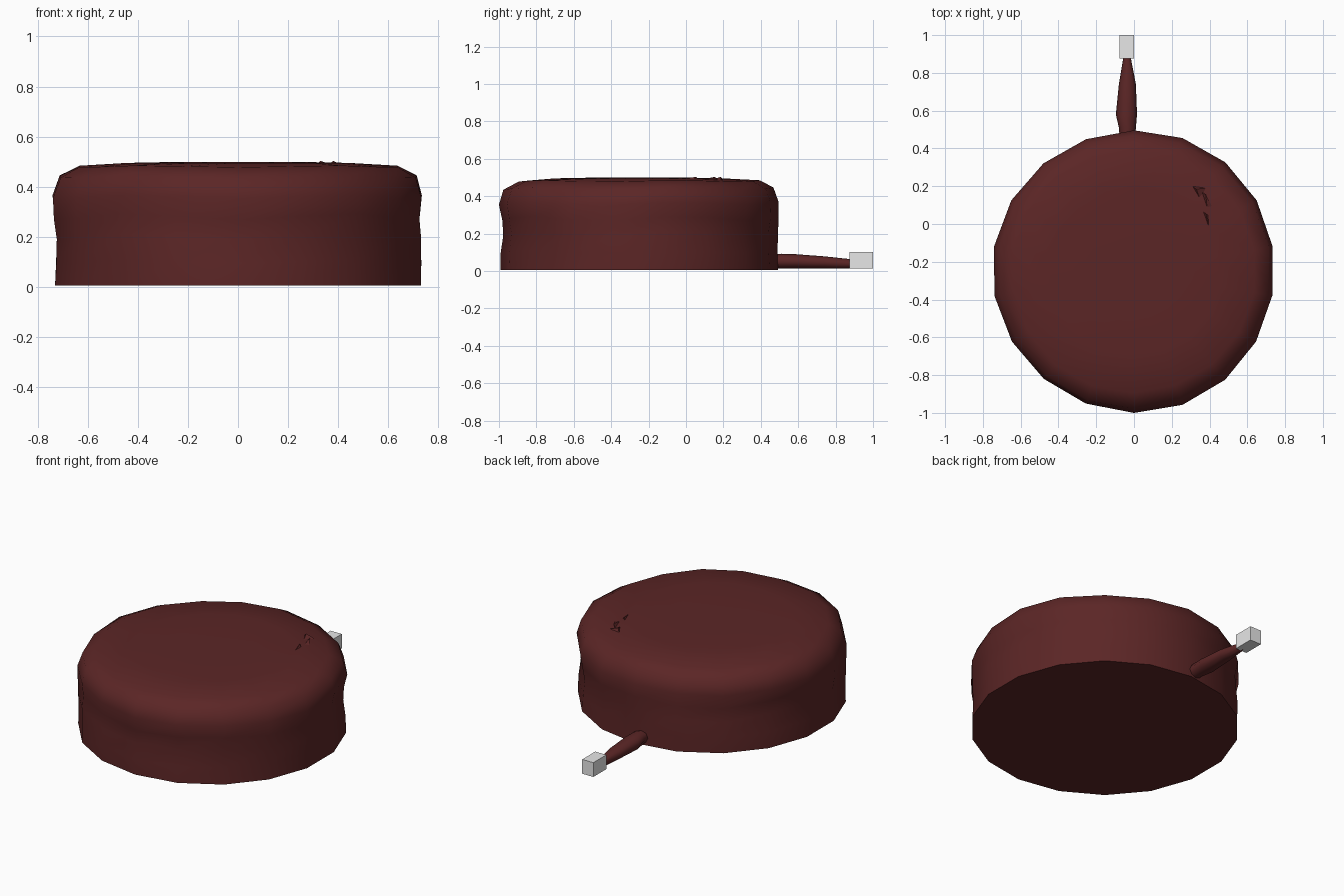
import bpy, bmesh, math

if "Cube" in bpy.data.objects:
    bpy.data.objects.remove(bpy.data.objects["Cube"])


def material(name, col):
    m = bpy.data.materials.new(name)
    m.diffuse_color = (*col, 1)
    m.use_nodes = True
    m.node_tree.nodes["Principled BSDF"].inputs["Base Color"].default_value = m.diffuse_color
    return m


red = material("dark red cloth", (0.105, 0.019, 0.019))
grey = material("light grey", (0.8, 0.8, 0.8))


def finish(name, bm, mat, angle=None):
    bmesh.ops.recalc_face_normals(bm, faces=bm.faces[:])
    me = bpy.data.meshes.new(name)
    bm.to_mesh(me)
    bm.free()
    me.materials.append(mat)
    ob = bpy.data.objects.new(name, me)
    bpy.context.collection.objects.link(ob)
    if angle:
        bpy.ops.object.select_all(action='DESELECT')
        ob.select_set(True)
        bpy.context.view_layer.objects.active = ob
        bpy.ops.object.shade_smooth_by_angle(angle=math.radians(angle))
    return ob


def loft(rings, cap_end=True):
    bm = bmesh.new()
    loops = [[bm.verts.new(p) for p in r] for r in rings]
    n = len(loops[0])
    for a, b in zip(loops, loops[1:]):
        for i in range(n):
            j = (i + 1) % n
            bm.faces.new((a[i], a[j], b[j], b[i]))
    bm.faces.new(loops[0])
    if cap_end:
        bm.faces.new(loops[-1])
    return bm


# cushion body: 18-sided, slightly rumpled side and rounded top rim
profile = [(0.742, 0.005, 0), (0.740, 0.10, 0.4), (0.735, 0.20, 1), (0.738, 0.28, 1),
           (0.748, 0.36, 0.5), (0.722, 0.44, 0.5), (0.645, 0.481, 0.3),
           (0.45, 0.495, 0), (0.25, 0.499, 0)]
rings = []
for k, (r, z, w) in enumerate(profile):
    ring = []
    for i in range(18):
        a = math.radians(90 + 20 * i)
        d = 0.009 * w * math.sin(3 * a + 1.3 * k)
        dz = 0.012 * w * math.sin(5 * a)
        ring.append(((r + d) * math.cos(a), -0.25 + (r + d) * math.sin(a), z + dz))
    rings.append(ring)
finish("cushion_body", loft(rings), red, 50)

# tapered pull tail: eight-sided, flat along the ground
sections = [(0.44, -0.035, 0.040, 0.085), (0.51, -0.035, 0.045, 0.092),
            (0.58, -0.040, 0.056, 0.090), (0.74, -0.035, 0.045, 0.078),
            (0.89, -0.037, 0.018, 0.062)]
rings = []
for y, cx, hw, top in sections:
    low = 0.012
    mid, hh = (low + top) / 2, (top - low) / 2
    rings.append([(cx + hw * math.cos(i * math.pi / 4), y,
                   mid + hh * math.sin(i * math.pi / 4)) for i in range(8)])
finish("tail", loft(rings), red, 60)

# block on the tail end
bm = bmesh.new()
bmesh.ops.create_cube(bm, size=1)
for v in bm.verts:
    v.co = (-0.038 + v.co.x * 0.075, 0.9375 + v.co.y * 0.125, 0.057 + v.co.z * 0.087)
finish("tail_block", bm, grey)

# small pinched fold in the top cloth
bm = bmesh.new()
for tri in [((0.31, 0.20), (0.38, 0.19), (0.35, 0.13)),
            ((0.36, 0.17), (0.42, 0.08), (0.39, 0.06)),
            ((0.36, 0.07), (0.40, 0.04), (0.41, -0.08))]:
    base = [bm.verts.new((x, y, 0.485)) for x, y in tri]
    tip = bm.verts.new((tri[0][0] + 0.02, tri[0][1] - 0.015, 0.503))
    for i in range(3):
        bm.faces.new((base[i], base[(i + 1) % 3], tip))
    bm.faces.new(base)
finish("top_fold", bm, red)
